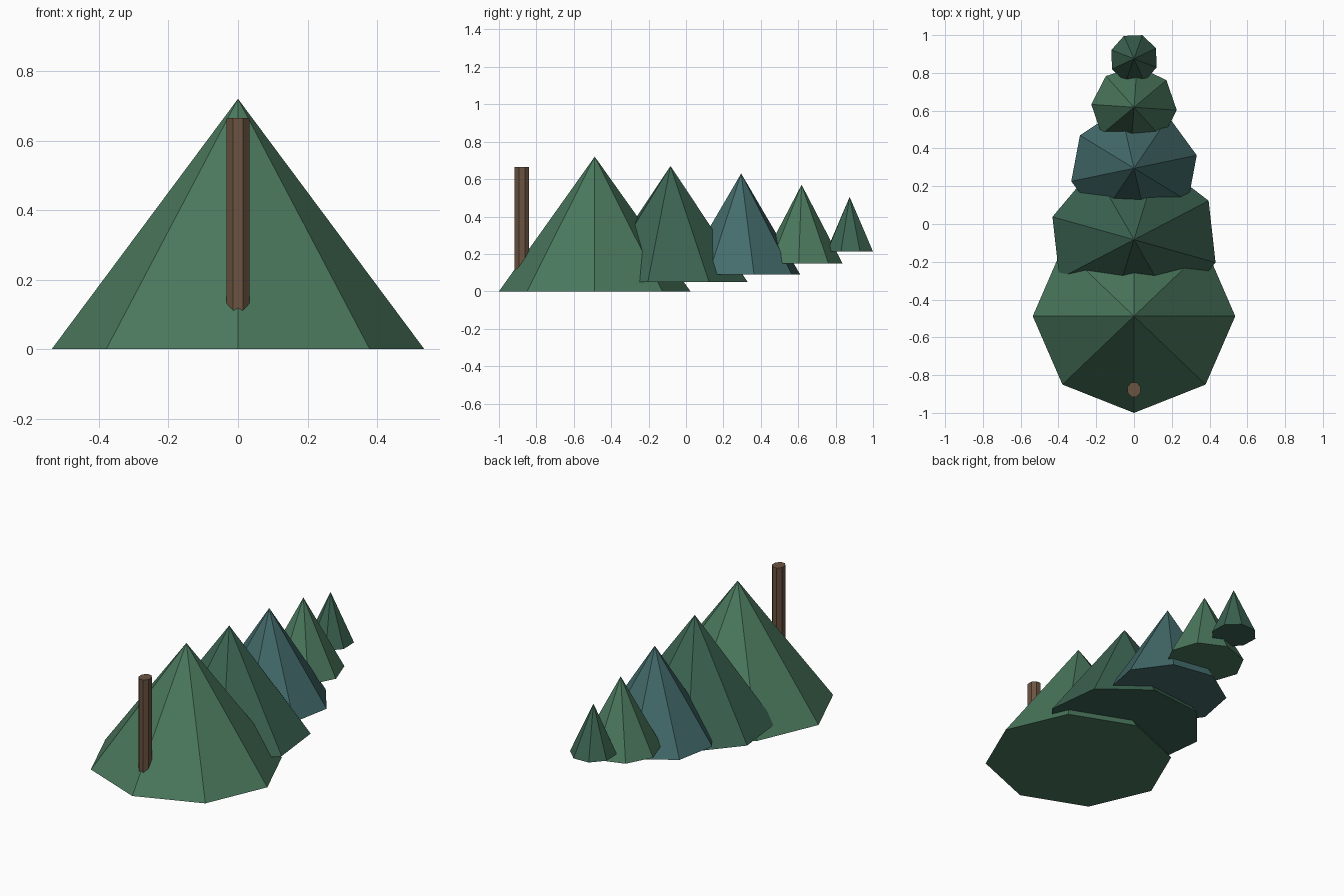
import bpy, bmesh
from math import sin, cos, radians, tau

if "Cube" in bpy.data.objects:
    bpy.data.objects.remove(bpy.data.objects["Cube"])


def material(name, rgb):
    m = bpy.data.materials.new(name)
    m.diffuse_color = (*rgb, 1)
    m.use_nodes = True
    m.node_tree.nodes["Principled BSDF"].inputs["Base Color"].default_value = m.diffuse_color
    return m


def add_object(name, bm, mat):
    bmesh.ops.recalc_face_normals(bm, faces=bm.faces)
    me = bpy.data.meshes.new(name)
    bm.to_mesh(me)
    bm.free()
    me.materials.append(mat)
    ob = bpy.data.objects.new(name, me)
    bpy.context.collection.objects.link(ob)
    return ob


def ring(bm, y, z, rx, ry, phase, sides=8):
    return [bm.verts.new((rx * cos(phase + tau * i / sides),
                          y + ry * sin(phase + tau * i / sides), z))
            for i in range(sides)]


# Closed flat-faced cone on an oval base
def cone(name, y, z0, z1, rx, ry, phase, mat):
    bm = bmesh.new()
    base = ring(bm, y, z0, rx, ry, phase)
    tip = bm.verts.new((0, y, z1))
    bm.faces.new(base[::-1])
    for a, b in zip(base, base[1:] + base[:1]):
        bm.faces.new((a, b, tip))
    return add_object(name, bm, mat)


# Closed oval post
def post(name, y, z0, z1, rx, ry, phase, mat):
    bm = bmesh.new()
    low = ring(bm, y, z0, rx, ry, phase)
    top = ring(bm, y, z1, rx, ry, phase)
    bm.faces.new(low[::-1])
    bm.faces.new(top)
    for i in range(len(low)):
        j = (i + 1) % len(low)
        bm.faces.new((low[i], low[j], top[j], top[i]))
    return add_object(name, bm, mat)


green = material("green", (0.07, 0.19, 0.11))
dark_green = material("dark_green", (0.045, 0.127, 0.084))
teal = material("teal", (0.058, 0.147, 0.147))
bark = material("bark", (0.147, 0.087, 0.053))

# Foliage tiers: y, base z, tip z, x radius, y radius, colour; each turned half a radian further
tiers = [
    (-0.488, 0.00, 0.72, 0.536, 0.512, green),
    (-0.083, 0.05, 0.67, 0.450, 0.430, dark_green),
    (0.295, 0.09, 0.63, 0.340, 0.323, teal),
    (0.618, 0.15, 0.57, 0.227, 0.219, green),
    (0.875, 0.213, 0.505, 0.128, 0.133, dark_green),
]
for i, (y, z0, z1, rx, ry, mat) in enumerate(tiers):
    cone(f"foliage_tier_{i + 1}", y, z0, z1, rx, ry, 0.5 * i, mat)

# Trunk
post("trunk", -0.877, 0.02, 0.665, 0.036, 0.042, radians(22.5), bark)
